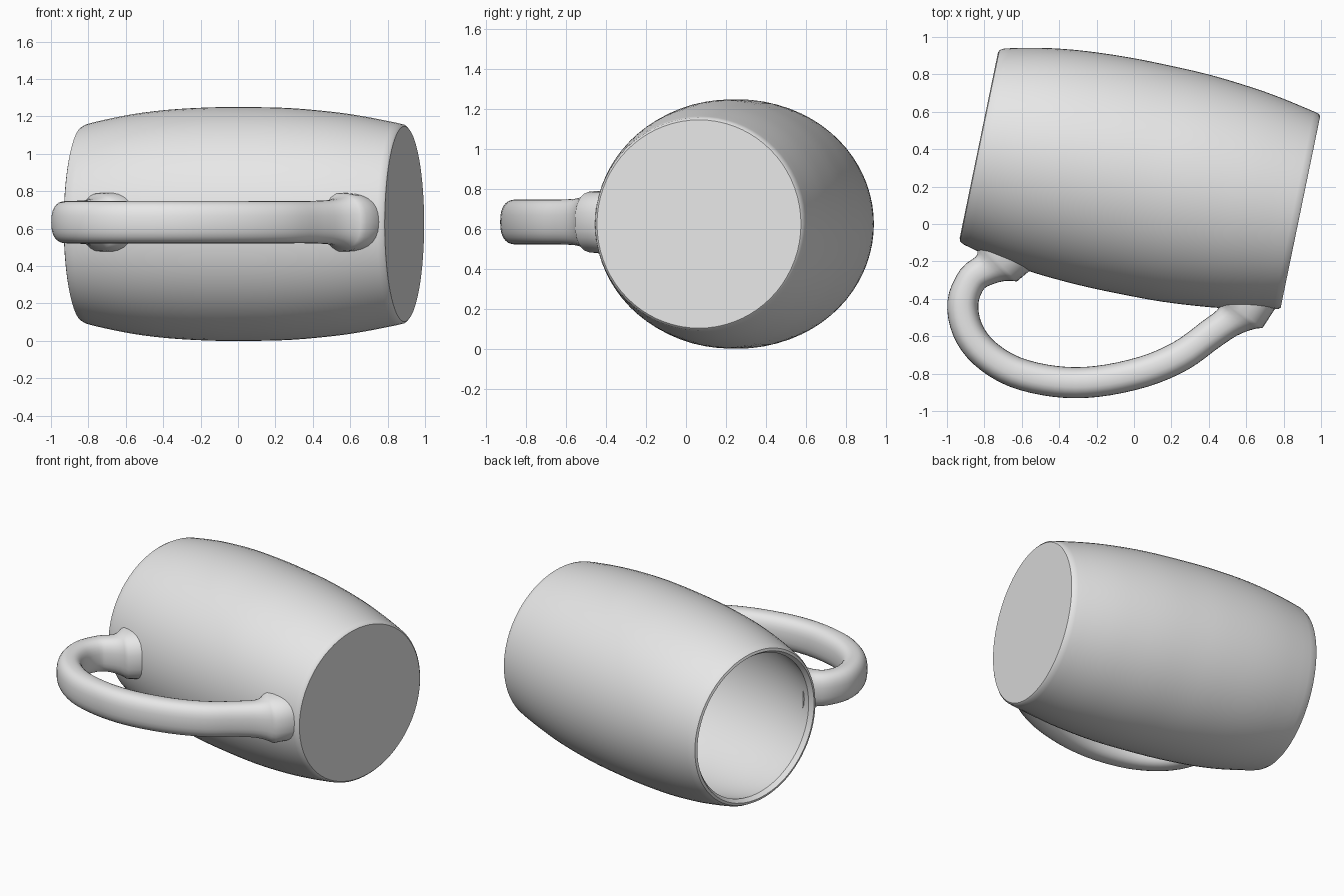
import bpy, bmesh, math
from mathutils import Vector, Matrix

cube = bpy.data.objects.get("Cube")
if cube:
    bpy.data.objects.remove(cube, do_unlink=True)

# One plain grey for the whole mug
grey = bpy.data.materials.new("light_grey")
grey.diffuse_color = (0.8, 0.8, 0.8, 1)
grey.use_nodes = True
grey.node_tree.nodes["Principled BSDF"].inputs["Base Color"].default_value = (0.8, 0.8, 0.8, 1)

# The mug lies on its side: axis runs from the open end (-x) to the base (+x)
TILT = math.radians(-11.66)
CENTRE = Vector((0.03, 0.2425, 0.625))
AXIS = Vector((math.cos(TILT), math.sin(TILT), 0))
SIDE = Vector((-AXIS.y, AXIS.x, 0))

# Barrel wall: (distance along axis, radius)
WALL = [(-0.85, 0.535), (-0.76, 0.557), (-0.6, 0.588), (-0.42, 0.61), (-0.2, 0.623),
        (0.0, 0.625), (0.25, 0.62), (0.5, 0.598), (0.67, 0.573), (0.84, 0.54)]
THICK = 0.05


def wall_radius(t):
    for (t0, r0), (t1, r1) in zip(WALL, WALL[1:]):
        if t <= t1:
            return r0 + (r1 - r0) * (t - t0) / (t1 - t0)
    return WALL[-1][1]


def catmull(pts, steps):
    """Smooth curve through points of any dimension."""
    ext = [pts[0] * 2 - pts[1]] + pts + [pts[-1] * 2 - pts[-2]]
    out = []
    for a, b, c, d in zip(ext, ext[1:], ext[2:], ext[3:]):
        for i in range(steps):
            u = i / steps
            out.append((b * 2 + (c - a) * u + (a * 2 - b * 5 + c * 4 - d) * u ** 2
                        + (b * 3 - a - c * 3 + d) * u ** 3) * 0.5)
    return out + [pts[-1]]


def finish(bm, name, angle):
    bmesh.ops.recalc_face_normals(bm, faces=bm.faces[:])
    mesh = bpy.data.meshes.new(name)
    bm.to_mesh(mesh)
    bm.free()
    mesh.materials.append(grey)
    obj = bpy.data.objects.new(name, mesh)
    bpy.context.collection.objects.link(obj)
    bpy.ops.object.select_all(action='DESELECT')
    obj.select_set(True)
    bpy.context.view_layer.objects.active = obj
    bpy.ops.object.shade_smooth_by_angle(angle=math.radians(angle))
    return obj


# Hollow body: lathe of base, outer wall, rim and inner wall
outer = [tuple(p) for p in catmull([Vector(p) for p in WALL], 3)]
inner = [(t, r - THICK) for t, r in outer if t < 0.8]
outline = ([(0.878, 0), (0.878, 0.522), (0.868, 0.533)] + outer[::-1]
           + [(-0.873, 0.522), (-0.878, 0.505)] + inner + [(0.81, 0.48), (0.82, 0.45), (0.82, 0)])
bm = bmesh.new()
verts = [bm.verts.new((t, 0, r)) for t, r in outline]
edges = [bm.edges.new(pair) for pair in zip(verts, verts[1:])]
bmesh.ops.spin(bm, geom=verts + edges, cent=(0, 0, 0), axis=(1, 0, 0),
               angle=math.tau, steps=72, use_duplicate=False)
bmesh.ops.remove_doubles(bm, verts=bm.verts[:], dist=1e-4)
body = finish(bm, "mug_body", 35)
body.matrix_world = Matrix.Translation(CENTRE) @ Matrix.Rotation(TILT, 4, 'Z')

# Handle: (x, y, half width, half height), flared where it meets the body
STATIONS = [(-0.72, -0.18, 0.18, 0.165), (-0.78, -0.235, 0.095, 0.125),
            (-0.865, -0.295, 0.082, 0.114), (-0.915, -0.42, 0.083, 0.113),
            (-0.89, -0.565, 0.083, 0.113), (-0.80, -0.69, 0.083, 0.113),
            (-0.64, -0.79, 0.083, 0.113), (-0.42, -0.842, 0.083, 0.113),
            (-0.2, -0.842, 0.083, 0.113), (0.05, -0.79, 0.083, 0.113),
            (0.25, -0.705, 0.083, 0.113), (0.41, -0.59, 0.083, 0.114),
            (0.52, -0.51, 0.095, 0.125), (0.575, -0.445, 0.18, 0.165)]
path = catmull([Vector(s) for s in STATIONS], 4)
SEGMENTS = 28
bm = bmesh.new()
rings = []
for i, s in enumerate(path):
    before, after = path[max(i - 1, 0)], path[min(i + 1, len(path) - 1)]
    tangent = Vector((after[0] - before[0], after[1] - before[1], 0)).normalized()
    at_end = i in (0, len(path) - 1)
    if at_end:
        tangent = -SIDE if i == 0 else SIDE
    across = Vector((-tangent.y, tangent.x, 0))
    ring = []
    for k in range(SEGMENTS):
        a = math.tau * k / SEGMENTS
        # rounded-rectangle section
        u = math.copysign(abs(math.cos(a)) ** 0.8, math.cos(a)) * s[2]
        v = math.copysign(abs(math.sin(a)) ** 0.8, math.sin(a)) * s[3]
        p = Vector((s[0], s[1], 0.635)) + across * u + Vector((0, 0, v))
        if at_end:
            # sink the end ring just under the barrel surface
            rel = p - CENTRE
            t = rel.dot(AXIS)
            radial = (rel - AXIS * t).normalized()
            p = CENTRE + AXIS * t + radial * (wall_radius(t) - 0.012)
        ring.append(bm.verts.new(p))
    rings.append(ring)
for r0, r1 in zip(rings, rings[1:]):
    for k in range(SEGMENTS):
        j = (k + 1) % SEGMENTS
        bm.faces.new((r0[k], r0[j], r1[j], r1[k]))
finish(bm, "mug_handle", 60)
